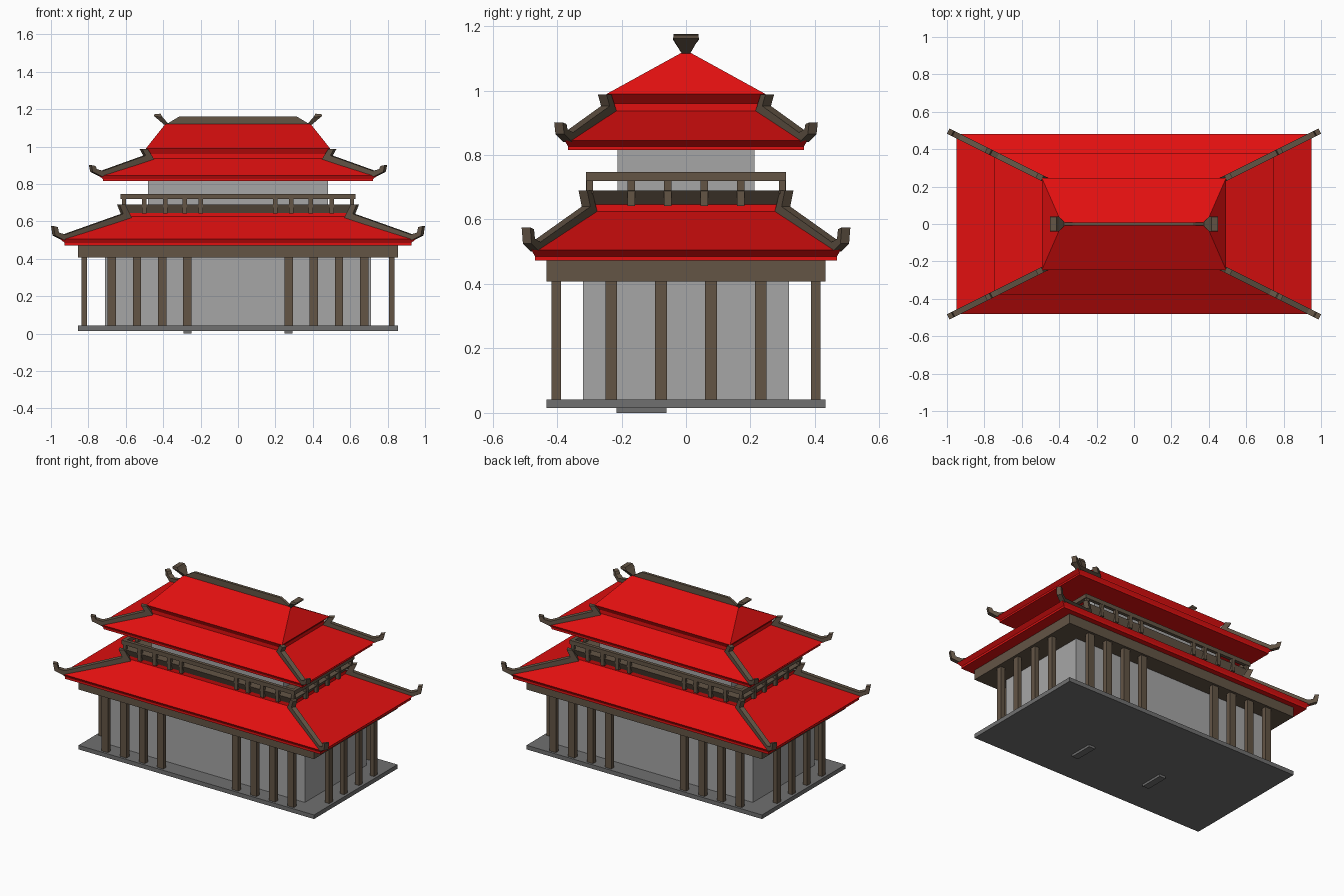
import bpy, bmesh
from mathutils import Vector

if "Cube" in bpy.data.objects:
    bpy.data.objects.remove(bpy.data.objects["Cube"])


def material(name, rgb):
    m = bpy.data.materials.new(name)
    m.use_nodes = True
    m.diffuse_color = (*rgb, 1)
    m.node_tree.nodes["Principled BSDF"].inputs["Base Color"].default_value = (*rgb, 1)
    return m


RED = material("roof red", (0.75, 0.005, 0.005))
WOOD = material("dark wood", (0.125, 0.09, 0.06))
WALL = material("light grey wall", (0.38, 0.38, 0.38))
STONE = material("stone grey", (0.16, 0.16, 0.16))


def finish(name, bm, mat):
    bmesh.ops.remove_doubles(bm, verts=bm.verts, dist=1e-5)
    bmesh.ops.recalc_face_normals(bm, faces=bm.faces)
    mesh = bpy.data.meshes.new(name)
    bm.to_mesh(mesh)
    bm.free()
    mesh.materials.append(mat)
    ob = bpy.data.objects.new(name, mesh)
    bpy.context.collection.objects.link(ob)
    return ob


def add_box(bm, x, y, sx, sy, z0, z1):
    """Box centred on x, y with full widths sx, sy."""
    new = bmesh.ops.create_cube(bm, size=1)["verts"]
    for v in new:
        v.co = (x + v.co.x * sx, y + v.co.y * sy, z0 + (v.co.z + 0.5) * (z1 - z0))


def boxes(name, mat, specs):
    bm = bmesh.new()
    for s in specs:
        add_box(bm, *s)
    return finish(name, bm, mat)


def loft(name, mat, rings):
    """Stack of rectangles (half x, half y, z), capped at both ends."""
    bm = bmesh.new()
    loops = [[bm.verts.new((sx * x, sy * y, z))
              for sx, sy in ((1, 1), (-1, 1), (-1, -1), (1, -1))] for x, y, z in rings]
    for a, b in zip(loops, loops[1:]):
        for i in range(4):
            j = (i + 1) % 4
            bm.faces.new((a[i], a[j], b[j], b[i]))
    bm.faces.new(loops[0][::-1])
    if rings[-1][1] > 0:
        bm.faces.new(loops[-1])
    bmesh.ops.dissolve_degenerate(bm, edges=bm.edges, dist=1e-5)
    return finish(name, bm, mat)


def add_plate(bm, outline, along, width):
    """Upright plate: outline of (distance, z) along a plan direction."""
    along = Vector((*along, 0))
    side = Vector((-along.y, along.x, 0)).normalized() * width / 2
    a, b = [[bm.verts.new(along * d + Vector((0, 0, z)) + s) for d, z in outline]
            for s in (side, -side)]
    bm.faces.new(a)
    bm.faces.new(b[::-1])
    for i in range(len(a)):
        j = (i + 1) % len(a)
        bm.faces.new((a[i], b[i], b[j], a[j]))


def hip_ridges(name, ex, ez, kx, kz, top, tip):
    """Corner ridges from eave (ex, ez) to kink (kx, kz), with raised ends."""
    outline = [(ex - 0.015, ez - 0.005), (ex + 0.035, ez + 0.02),
               (ex + 0.043, ez + tip), (ex + 0.02, ez + tip - 0.005),
               (ex + 0.014, ez + 0.035), (ex - 0.02, ez + 0.025),
               (kx + 0.035, kz + 0.015), (kx + 0.055, top),
               (kx + 0.025, top), (kx - 0.01, kz - 0.005)]
    bm = bmesh.new()
    for sx in (1, -1):
        for sy in (0.5, -0.5):
            add_plate(bm, outline, (sx, sy), 0.03)
    return finish(name, bm, WOOD)


# Platform and foot blocks
boxes("platform", STONE, [(0, 0, 1.71, 0.866, 0.015, 0.042)])
boxes("foot_blocks", STONE, [(s * 0.27, -0.138, 0.045, 0.155, 0, 0.015) for s in (1, -1)])

# Ground floor: walls, columns, beam
boxes("lower_walls", WALL, [(0, 0, 1.42, 0.64, 0.042, 0.411)])
boxes("long_side_columns", WOOD,
      [(sx * x, sy * 0.403, 0.045, 0.03, 0.042, 0.411)
       for x in (0.272, 0.405, 0.54, 0.675) for sx in (1, -1) for sy in (1, -1)])
boxes("short_side_columns", WOOD,
      [(s * 0.823, y, 0.03, 0.037, 0.042, 0.411)
       for y in (-0.232, -0.078, 0.078, 0.232) for s in (1, -1)])
boxes("beam", WOOD, [(0, 0, 1.71, 0.866, 0.408, 0.473)])

# Lower roof with flared balcony deck
loft("lower_roof", RED, [(0.927, 0.468, 0.472), (0.927, 0.468, 0.485), (0.95, 0.48, 0.505),
                         (0.585, 0.29, 0.625), (0.585, 0.29, 0.647)])
loft("balcony_deck", WOOD, [(0.585, 0.29, 0.646), (0.622, 0.309, 0.69)])
hip_ridges("lower_hip_ridges", 0.95, 0.505, 0.585, 0.625, 0.69, 0.07)

# Balcony railing
RX, RY = 0.615, 0.3
rails = [(0, s * RY, 2 * RX + 0.025, 0.022, 0.72, 0.747) for s in (1, -1)]
rails += [(s * RX, 0, 0.025, 2 * RY - 0.022, 0.72, 0.747) for s in (1, -1)]
boxes("balcony_rail", WOOD, rails)
posts = [(sx * x, sy * RY, 0.024, 0.02, 0.642, 0.722)
         for x in (0.2, 0.285, 0.39, 0.5) for sx in (1, -1) for sy in (1, -1)]
posts += [(s * (RX - 0.005), y, 0.022, 0.024, 0.642, 0.722)
          for y in (-0.17, -0.057, 0.057, 0.17) for s in (1, -1)]
posts += [(sx * (RX - 0.005), sy * (RY - 0.002), 0.022, 0.02, 0.68, 0.722)
          for sx in (1, -1) for sy in (1, -1)]
boxes("balcony_posts", WOOD, posts)

# Upper floor and upper roof
boxes("upper_walls", WALL, [(0, 0, 0.96, 0.426, 0.688, 0.82)])
loft("upper_roof", RED, [(0.722, 0.366, 0.815), (0.722, 0.366, 0.826), (0.745, 0.376, 0.845),
                         (0.465, 0.232, 0.937), (0.465, 0.232, 0.96), (0.493, 0.247, 0.989),
                         (0.385, 0, 1.125)])
hip_ridges("upper_hip_ridges", 0.748, 0.845, 0.465, 0.937, 0.988, 0.056)

# Top ridge bar and flared end ornaments
bm = bmesh.new()
add_plate(bm, [(-0.385, 1.118), (0.385, 1.118), (0.315, 1.16), (-0.315, 1.16)], (1, 0), 0.018)
finish("top_ridge", bm, WOOD)

for s, label in ((1, "left"), (-1, "right")):
    bm = bmesh.new()
    # Rings of (inner x, outer x, half width, inner z, outer z)
    rings = [[bm.verts.new((s * x, sy * w, z)) for x, z, sy in
              ((xi, zi, 1), (xo, zo, 1), (xo, zo, -1), (xi, zi, -1))]
             for xi, xo, w, zi, zo in ((0.375, 0.392, 0.013, 1.125, 1.115),
                                       (0.403, 0.448, 0.04, 1.157, 1.162),
                                       (0.415, 0.45, 0.038, 1.176, 1.172))]
    for a, b in zip(rings, rings[1:]):
        for i in range(4):
            j = (i + 1) % 4
            bm.faces.new((a[i], a[j], b[j], b[i]))
    bm.faces.new(rings[0])
    bm.faces.new(rings[-1])
    finish("ridge_ornament_" + label, bm, WOOD)
